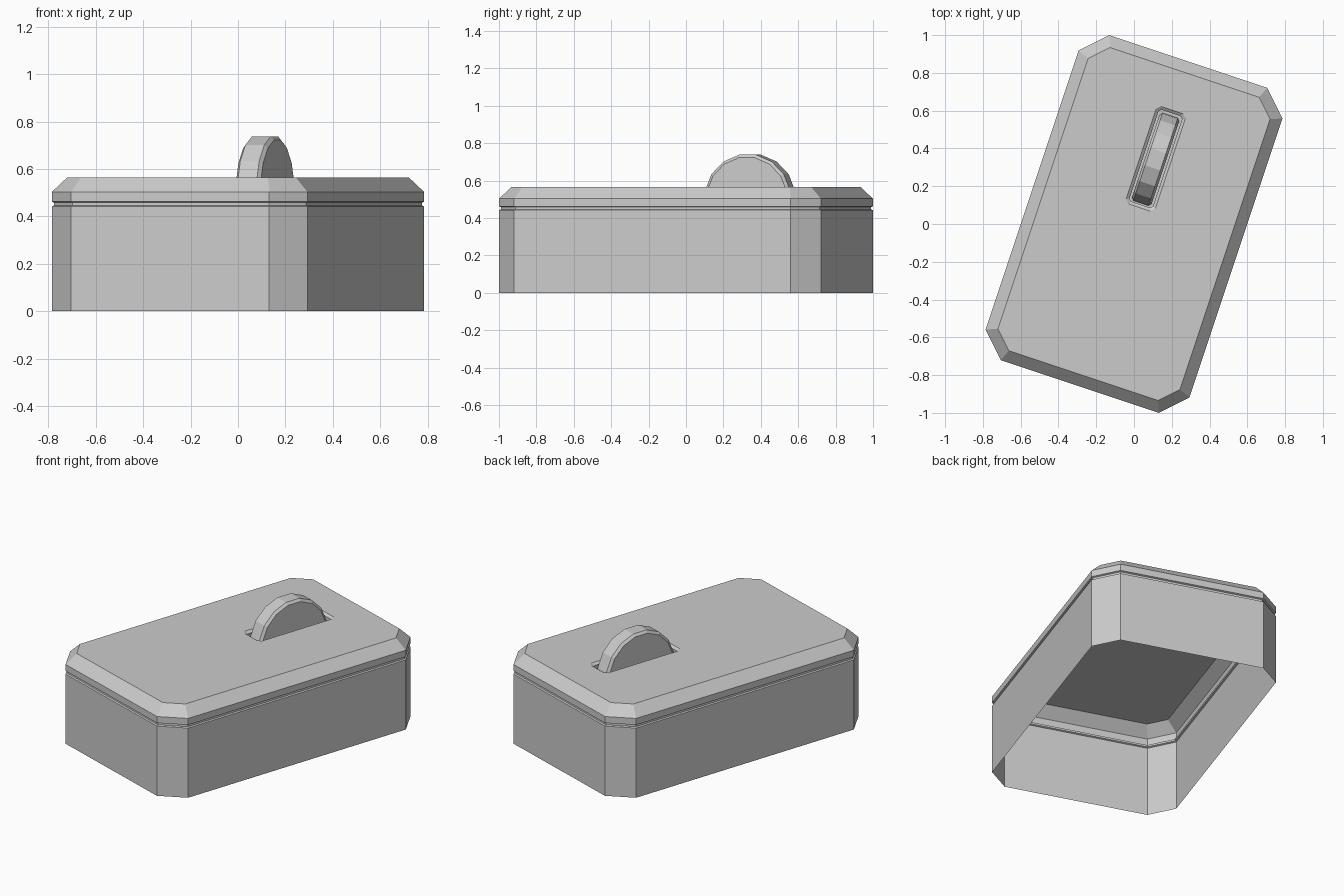
import bpy, bmesh, math
from mathutils import Matrix

if "Cube" in bpy.data.objects:
    bpy.data.objects.remove(bpy.data.objects["Cube"])

TURN = Matrix.Rotation(math.atan2(-1, 3), 4, 'Z')   # whole box is turned clockwise
HW, HL, CUT = 0.569, 0.907, 0.128                   # half width, half length, corner cut
SLOT_Y = 0.364


def octagon(hw, hl, c, z, cy=0.0):
    """Rectangle with cut corners."""
    pts = [(hw, hl - c), (hw - c, hl), (c - hw, hl), (-hw, hl - c),
           (-hw, c - hl), (c - hw, -hl), (hw - c, -hl), (hw, c - hl)]
    return [(x, y + cy, z) for x, y in pts]


def ring(inset, z):
    """Box outline offset evenly inward."""
    return octagon(HW - inset, HL - inset, CUT - inset * (2 - math.sqrt(2)), z)


def loft(name, loops, cap_start=False, cap_end=False):
    bm = bmesh.new()
    rows = [[bm.verts.new(p) for p in lp] for lp in loops]
    n = len(rows[0])
    for a, b in zip(rows, rows[1:]):
        for i in range(n):
            j = (i + 1) % n
            bm.faces.new((a[i], a[j], b[j], b[i]))
    if cap_start:
        bm.faces.new(rows[0][::-1])
    if cap_end:
        bm.faces.new(rows[-1])
    bm.transform(TURN)
    bm.normal_update()
    me = bpy.data.meshes.new(name)
    bm.to_mesh(me)
    bm.free()
    ob = bpy.data.objects.new(name, me)
    bpy.context.collection.objects.link(ob)
    return ob


# Open-bottomed box wall up to the seam groove
loft("box_body", [ring(0, 0), ring(0, 0.442), ring(0.009, 0.446), ring(0.009, 0.458)])

# Lid: side band, sloped edge, flat top and sunken handle slot
loft("lid", [
    ring(0.009, 0.458), ring(0, 0.462), ring(0, 0.503), ring(0.061, 0.565),
    octagon(0.082, 0.272, 0.02, 0.565, SLOT_Y),
    octagon(0.066, 0.256, 0.013, 0.553, SLOT_Y),
    octagon(0.066, 0.256, 0.013, 0.515, SLOT_Y),
], cap_end=True)


# Handle: upper part of a 16-sided disc standing in the slot, with bevelled rims
def disc(x, r, foot=0.515, cz=0.498):
    pts = [(r, foot)]
    for k in range(8):
        a = math.radians(11.25 + 22.5 * k)
        pts.append((r * math.cos(a), cz + r * math.sin(a)))
    pts.append((-r, foot))
    return [(x, 0.361 + y, z) for y, z in pts]


loft("handle", [disc(-0.055, 0.229), disc(-0.042, 0.245),
                disc(0.042, 0.245), disc(0.055, 0.229)], True, True)
